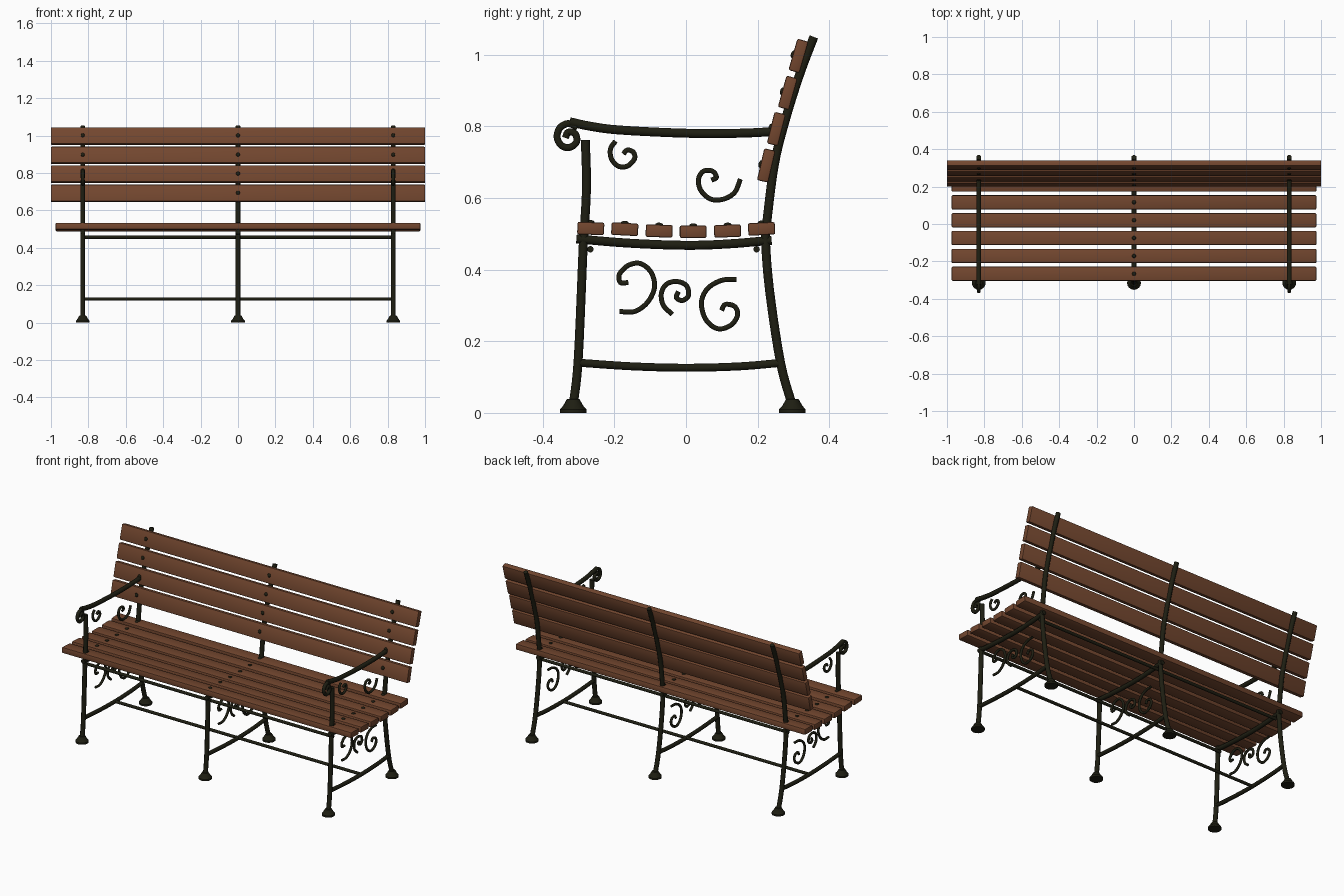
import bpy, bmesh, math
from mathutils import Vector, Matrix

if "Cube" in bpy.data.objects:
    bpy.data.objects.remove(bpy.data.objects["Cube"])


def material(name, rgb):
    m = bpy.data.materials.new(name)
    m.diffuse_color = (*rgb, 1)
    m.use_nodes = True
    m.node_tree.nodes["Principled BSDF"].inputs["Base Color"].default_value = m.diffuse_color
    return m


WOOD = material("brown wood", (0.17, 0.062, 0.028))
IRON = material("dark iron", (0.013, 0.013, 0.006))
FRAMES = (-0.83, 0, 0.83)
ENDS = (-0.83, 0.83)


def place(name, mesh, loc, rot=(0, 0, 0)):
    ob = bpy.data.objects.new(name, mesh)
    ob.location, ob.rotation_euler = loc, rot
    bpy.context.collection.objects.link(ob)
    return ob


def from_bmesh(name, bm, mat, smooth=None):
    me = bpy.data.meshes.new(name)
    bmesh.ops.recalc_face_normals(bm, faces=bm.faces)
    bm.to_mesh(me)
    bm.free()
    me.materials.append(mat)
    if smooth is not None:
        me.shade_smooth()
        me.set_sharp_from_angle(angle=math.radians(smooth))
    return me


def smooth_path(pts, steps=5):
    """Catmull-Rom curve through the points."""
    p = [Vector(q) for q in pts]
    p = [2 * p[0] - p[1]] + p + [2 * p[-1] - p[-2]]
    out = []
    for a, b, c, d in zip(p, p[1:], p[2:], p[3:]):
        for i in range(steps):
            t = i / steps
            out.append(0.5 * (2 * b + (c - a) * t + (2 * a - 5 * b + 4 * c - d) * t * t
                              + (3 * b - a - 3 * c + d) * t ** 3))
    return out + [p[-2]]


def tube(name, yz, radius, sides=8):
    """Round bar swept along a path in the side (y, z) plane."""
    path = smooth_path(yz)
    bm = bmesh.new()
    rings = []
    for i, p in enumerate(path):
        t = (path[min(i + 1, len(path) - 1)] - path[max(i - 1, 0)]).normalized()
        n = Vector((-t.y, t.x))
        ring = []
        for k in range(sides):
            a = math.tau * (k + 0.5) / sides
            q = p + n * radius * math.cos(a)
            ring.append(bm.verts.new((radius * math.sin(a), q.x, q.y)))
        rings.append(ring)
    for r, s in zip(rings, rings[1:]):
        for k in range(sides):
            j = (k + 1) % sides
            bm.faces.new((r[k], r[j], s[j], s[k]))
    bm.faces.new(rings[0])
    bm.faces.new(rings[-1])
    return from_bmesh(name, bm, IRON, 50)


def repeat(name, mesh, xs, y=0, z=0):
    for x in xs:
        place(name, mesh, (x, y, z))


def slat_mesh(name, length, depth, height):
    bm = bmesh.new()
    bmesh.ops.create_cube(bm, size=1, matrix=Matrix.Diagonal((length, depth, height, 1)))
    bmesh.ops.bevel(bm, geom=bm.edges[:], offset=0.005, segments=2, profile=0.5, affect='EDGES')
    return from_bmesh(name, bm, WOOD, 30)


# Main iron frame bars
R = 0.0135
back_post = [(.297, .02), (.264, .14), (.233, .345), (.222, .485), (.226, .535),
             (.247, .695), (.278, .82), (.318, .947), (.357, 1.05)]
front_leg = [(-.315, .02), (-.301, .15), (-.287, .47)]
repeat("back_post", tube("back_post", back_post, R), FRAMES)
repeat("front_leg", tube("front_leg", front_leg, R), FRAMES)
repeat("seat_rail", tube("seat_rail", [(-.306, .486), (-.16, .474), (0, .468), (.12, .472), (.239, .482)], R), FRAMES)
repeat("leg_stretcher", tube("leg_stretcher", [(-.30, .14), (-.15, .13), (0, .126), (.15, .13), (.268, .14)], 0.012), FRAMES)

# Arm posts, armrests and their curled ends
repeat("arm_post", tube("arm_post", [(-.287, .47), (-.278, .625), (-.281, .762)], R), ENDS)
repeat("armrest", tube("armrest", [(-.325, .813), (-.27, .801), (-.186, .790), (0, .781), (.15, .781), (.268, .787)], R), ENDS)
repeat("arm_curl", tube("arm_curl", [
    (-.303, .798), (-.329, .808), (-.352, .796), (-.360, .770), (-.348, .747), (-.326, .741),
    (-.306, .756), (-.309, .779), (-.329, .784), (-.337, .768)], 0.0105), ENDS)

# Decorative scrolls below the arms
S = 0.0075
repeat("front_arm_scroll", tube("front_arm_scroll", [
    (-.197, .759), (-.211, .737), (-.208, .709), (-.189, .689), (-.164, .689),
    (-.144, .709), (-.147, .728), (-.164, .734), (-.175, .723)], S), ENDS)
repeat("back_arm_scroll", tube("back_arm_scroll", [
    (.152, .653), (.136, .616), (.105, .597), (.069, .597), (.041, .622),
    (.035, .653), (.049, .675), (.074, .675), (.085, .658), (.071, .650)], S), ENDS)

# Decorative scrolls below the seat
repeat("front_seat_scroll", tube("front_seat_scroll", [
    (-.186, .283), (-.144, .283), (-.108, .308), (-.088, .350), (-.097, .392),
    (-.127, .417), (-.161, .412), (-.186, .387), (-.183, .364), (-.161, .364)], S), FRAMES)
repeat("middle_seat_scroll", tube("middle_seat_scroll", [
    (-.038, .275), (-.063, .300), (-.069, .333), (-.055, .359), (-.027, .367),
    (.001, .356), (.007, .328), (-.010, .314), (-.027, .322), (-.021, .339)], S), FRAMES)
repeat("back_seat_scroll", tube("back_seat_scroll", [
    (.141, .373), (.099, .370), (.060, .347), (.043, .308), (.055, .261), (.088, .235),
    (.124, .244), (.144, .272), (.136, .297), (.110, .303), (.099, .286)], S), FRAMES)

# Flared feet
bm = bmesh.new()
prof = [(0, 0), (.037, 0), (.037, .010), (.028, .020), (.018, .038), (0, .040)]
vs = [bm.verts.new((r, 0, z)) for r, z in prof]
es = [bm.edges.new(e) for e in zip(vs, vs[1:])]
bmesh.ops.spin(bm, geom=vs + es, cent=(0, 0, 0), axis=(0, 0, 1), angle=math.tau, steps=16)
bmesh.ops.remove_doubles(bm, verts=bm.verts, dist=1e-5)
foot = from_bmesh("foot", bm, IRON, 35)
repeat("front_foot", foot, FRAMES, y=-.315)
repeat("back_foot", foot, FRAMES, y=.297)

# Long bars tying the frames together
bm = bmesh.new()
bmesh.ops.create_cone(bm, cap_ends=True, segments=10, radius1=.009, radius2=.009, depth=1.66,
                      matrix=Matrix.Rotation(math.pi / 2, 4, 'Y'))
bar = from_bmesh("long_bar", bm, IRON, 50)
for name, y, z in (("front_seat_bar", -.267, .457), ("back_seat_bar", .197, .457), ("lower_bar", 0, .127)):
    place(name, bar, (0, y, z))

# Domed bolt head
bm = bmesh.new()
bmesh.ops.create_uvsphere(bm, u_segments=10, v_segments=6, radius=1,
                          matrix=Matrix.Diagonal((.011, .011, .006, 1)))
bolt = from_bmesh("bolt", bm, IRON, 60)

# Seat slats with bolts
seat = slat_mesh("seat_slat", 1.95, .075, .035)
for y, z, tilt in ((-.266, .515, -2), (-.171, .513, -3), (-.075, .508, -2),
                   (.020, .506, 0), (.116, .508, 2), (.211, .514, 3)):
    rot = (math.radians(tilt), 0, 0)
    place("seat_slat", seat, (0, y, z), rot)
    for x in FRAMES:
        place("seat_bolt", bolt, (x, y, z + .0175), rot)

# Backrest slats with bolts on the front face
back = slat_mesh("back_slat", 2.0, .032, .091)
for y, z, tilt in ((.224, .691, 13), (.252, .793, 14), (.284, .894, 15.5), (.314, .997, 16)):
    a = math.radians(tilt)
    place("back_slat", back, (0, y, z), (-a, 0, 0))
    for x in FRAMES:
        place("back_bolt", bolt, (x, y - .016 * math.cos(a), z + .016 * math.sin(a)),
              (math.pi / 2 - a, 0, 0))
